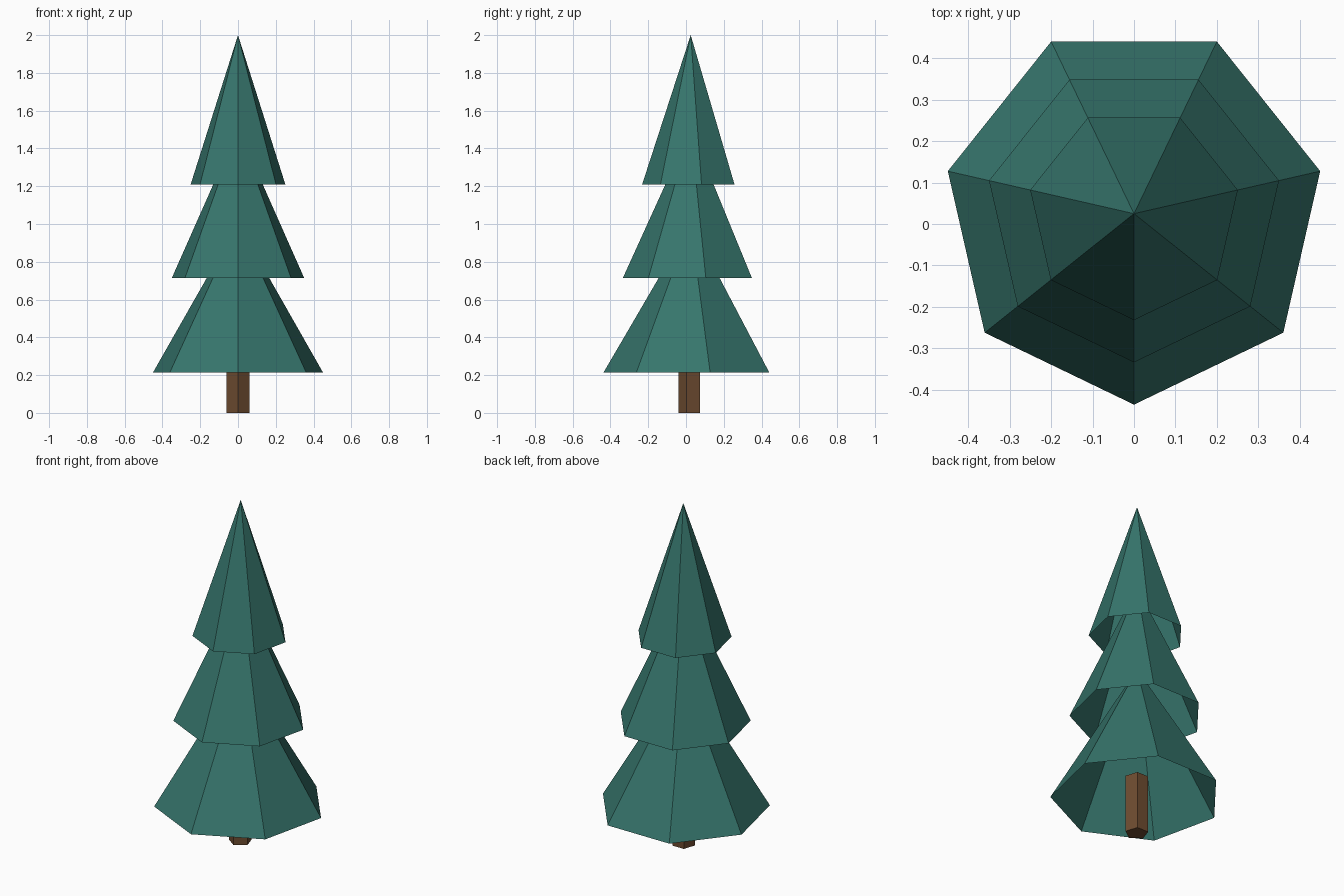
import bpy
import bmesh
from math import sin, cos, tau

cube = bpy.data.objects.get("Cube")
if cube:
    bpy.data.objects.remove(cube, do_unlink=True)


def material(name, rgb):
    mat = bpy.data.materials.new(name)
    mat.use_nodes = True
    mat.diffuse_color = (*rgb, 1)
    mat.node_tree.nodes["Principled BSDF"].inputs["Base Color"].default_value = (*rgb, 1)
    return mat


def ring(bm, sides, radius, y, z):
    """Regular polygon of vertices with one corner pointing to the front."""
    angles = [tau * i / sides for i in range(sides)]
    return [bm.verts.new((radius * sin(a), y - radius * cos(a), z)) for a in angles]


def finish(bm, name, mat):
    mesh = bpy.data.meshes.new(name)
    bm.to_mesh(mesh)
    bm.free()
    mesh.materials.append(mat)
    bpy.context.collection.objects.link(bpy.data.objects.new(name, mesh))


green = material("pine green", (0.037, 0.178, 0.150))
brown = material("bark brown", (0.156, 0.072, 0.030))

# Foliage: three hollow seven-sided cones, open underneath
HEIGHT = 0.79
for name, radius, base in (("lower_foliage", 0.461, 0.215),
                           ("middle_foliage", 0.359, 0.715),
                           ("upper_foliage", 0.257, 1.21)):
    bm = bmesh.new()
    rim = ring(bm, 7, radius, 0.025, base)
    tip = bm.verts.new((0, 0.025, base + HEIGHT))
    for a, b in zip(rim, rim[1:] + rim[:1]):
        bm.faces.new((a, b, tip))
    finish(bm, name, green)

# Trunk: closed five-sided prism reaching up inside the lower foliage
bm = bmesh.new()
bottom = ring(bm, 5, 0.063, 0.022, 0)
top = ring(bm, 5, 0.063, 0.022, 0.34)
for i in range(5):
    j = (i + 1) % 5
    bm.faces.new((bottom[i], bottom[j], top[j], top[i]))
bm.faces.new(bottom[::-1])
bm.faces.new(top)
finish(bm, "trunk", brown)
